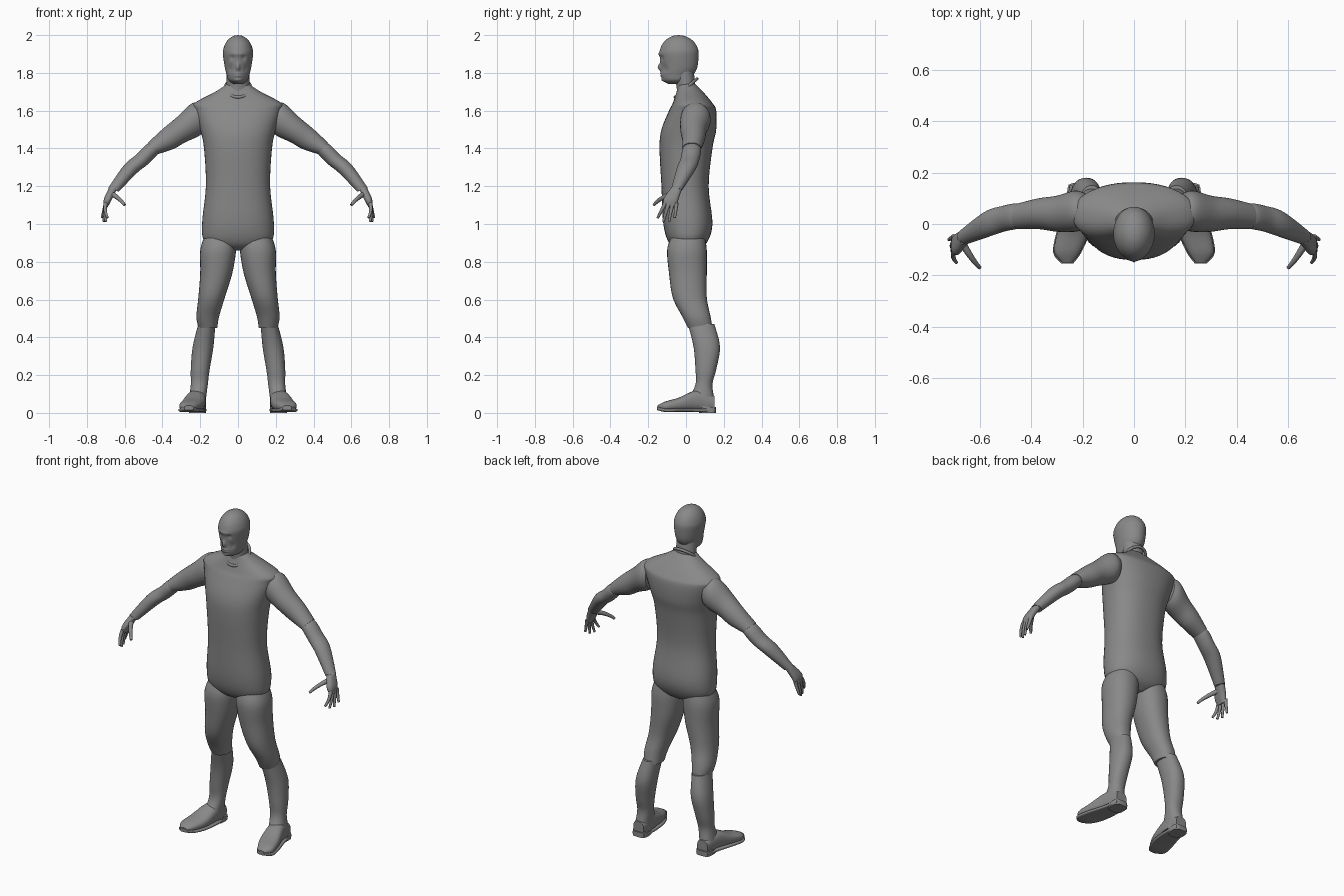
import bpy, bmesh, math
from mathutils import Vector

if "Cube" in bpy.data.objects:
    bpy.data.objects.remove(bpy.data.objects["Cube"], do_unlink=True)

GREY = (.25, .25, .25, 1)
grey = bpy.data.materials.new("plain_grey")
grey.use_nodes = True
grey.diffuse_color = GREY
grey.node_tree.nodes["Principled BSDF"].inputs["Base Color"].default_value = GREY


def spline(rows, steps):
    """Catmull-Rom interpolation through rows of equal length."""
    result = []
    for i in range(len(rows) - 1):
        before, start, end = rows[max(i - 1, 0)], rows[i], rows[i + 1]
        after = rows[min(i + 2, len(rows) - 1)]
        for k in range(steps):
            t = k / steps
            result.append([q + t * (r - p + t * (2 * p - 5 * q + 4 * r - s + t * (3 * (q - r) + s - p))) / 2
                           for p, q, r, s in zip(before, start, end, after)])
    return result + [list(rows[-1])]


def loft(name, rows, ring, side=1, power=2, steps=5, segments=32, sculpt=None):
    """Skin a row of rings; ring() turns a row into a centre and two half axes."""
    bm = bmesh.new()
    loops = []
    for row in spline(rows, steps):
        centre, across, along = ring(*row)
        loop = []
        for k in range(segments):
            angle = math.tau * k / segments
            c, s = math.cos(angle), math.sin(angle)
            point = (centre + across * math.copysign(abs(c) ** (2 / power), c)
                     + along * math.copysign(abs(s) ** (2 / power), s))
            if sculpt:
                sculpt(point)
            point.x *= side
            loop.append(bm.verts.new(point))
        loops.append(loop)
    for low, high in zip(loops, loops[1:]):
        for k in range(segments):
            following = (k + 1) % segments
            face = bm.faces.new((low[k], low[following], high[following], high[k]))
            face.smooth = True
    bm.faces.new(loops[0])
    bm.faces.new(loops[-1])
    bmesh.ops.recalc_face_normals(bm, faces=bm.faces)
    mesh = bpy.data.meshes.new(name)
    bm.to_mesh(mesh)
    bm.free()
    mesh.materials.append(grey)
    bpy.context.collection.objects.link(bpy.data.objects.new(name, mesh))


def tube(name, points, radius, side=1, cyclic=False, taper=1):
    """Round tube along a smooth path, thinning towards its end."""
    curve = bpy.data.curves.new(name, "CURVE")
    curve.dimensions = "3D"
    curve.bevel_depth = radius
    curve.bevel_resolution = 3
    curve.use_fill_caps = True
    path = curve.splines.new("NURBS")
    path.points.add(len(points) - 1)
    for i, (x, y, z) in enumerate(points):
        path.points[i].co = (side * x, y, z, 1)
        path.points[i].radius = 1 + (taper - 1) * i / (len(points) - 1)
    path.order_u = 3
    path.use_endpoint_u = not cyclic
    path.use_cyclic_u = cyclic
    curve.materials.append(grey)
    bpy.context.collection.objects.link(bpy.data.objects.new(name, curve))


# Ring layouts: level, level and centred, upright, and turning with the arm's bend
def level(x_min, x_max, y_min, y_max, z):
    return (Vector(((x_min + x_max) / 2, (y_min + y_max) / 2, z)),
            Vector(((x_max - x_min) / 2, 0, 0)), Vector((0, (y_max - y_min) / 2, 0)))


def centred(width, y_min, y_max, z):
    return level(-width, width, y_min, y_max, z)


def upright(x_min, x_max, z_min, z_max, y):
    return (Vector(((x_min + x_max) / 2, y, (z_min + z_max) / 2)),
            Vector(((x_max - x_min) / 2, 0, 0)), Vector((0, 0, (z_max - z_min) / 2)))


def arm_ring(x, y, z, thickness, depth):
    tilt = 2.6 * (x - .17)
    return (Vector((x, y, z)), thickness * Vector((math.sin(tilt), 0, math.cos(tilt))),
            Vector((0, depth, 0)))


# Torso with sloping shoulders and a narrowing crotch
loft("torso", [
    (.04, -.04, .06, .86), (.17, -.09, .11, .9), (.19, -.12, .14, 1), (.17, -.13, .12, 1.2),
    (.18, -.14, .14, 1.4), (.2, -.13, .16, 1.5), (.23, -.09, .16, 1.6), (.23, -.07, .14, 1.64),
    (.12, -.05, .09, 1.7), (.06, -.04, .05, 1.74)], centred, power=2.3, segments=48)

# Neck and its tilted collar, low at the throat
loft("neck", [(.06, -.05, .06, 1.66), (.06, -.05, .05, 1.73), (.06, -.07, .04, 1.82)], centred)
turns = [math.tau * i / 12 for i in range(12)]
tube("collar", [(.07 * math.sin(t), .06 * math.cos(t), 1.72 + .05 * math.cos(t)) for t in turns],
     .008, cyclic=True)

# Face relief: sideways place, height, spread sideways, spread in height, raised or sunk
RELIEF = {
    "nose": (0, 1.83, .01, .02, 2), "brow": (0, 1.9, .04, .01, .6),
    "eye_socket": (.03, 1.88, .01, .01, -1), "cheek_hollow": (.04, 1.82, .01, .02, -.6),
    "lips": (0, 1.79, .02, .01, 1), "mouth_slit": (0, 1.79, .02, .003, -1),
    "chin": (0, 1.76, .02, .01, .8),
}


def sculpt_face(point):
    if point.y < -.06:
        across, height = abs(point.x), point.z
        for x, z, wide, tall, push in RELIEF.values():
            distance = ((across - x) / wide) ** 2 + ((height - z) / tall) ** 2
            point.y -= .01 * push * math.exp(-distance)


# Head: jaw rings below an elliptical skull
jaw = [(.02, -.09, -.02, 1.74), (.05, -.12, .02, 1.76), (.06, -.13, .04, 1.79), (.07, -.13, .06, 1.83)]
skull = []
for step in range(6):
    rise = math.pi / 10 * step
    shrink = max(math.cos(rise), .02)
    skull.append((.08 * shrink, -.04 - .1 * shrink, -.04 + .107 * shrink, 1.9 + .1 * math.sin(rise)))
loft("head", jaw + skull, centred, steps=8, segments=72, sculpt=sculpt_face)

# Boot foot, with a thin welted sole made from its outline
foot = [(.18, .25, .01, .09, .15), (.17, .27, .01, .12, .06), (.18, .3, .01, .08, -.04),
        (.21, .31, .01, .06, -.11), (.24, .28, .02, .04, -.15)]
sole = [(inner - .004, outer + .004, bottom - .005, bottom + .015, y * 1.02)
        for inner, outer, bottom, top, y in foot]

for label, side in (("left", 1), ("right", -1)):
    # Arm
    loft(label + "_upper_arm", [
        (.19, .05, 1.56, .08, .07), (.23, .05, 1.55, .09, .08), (.3, .04, 1.5, .07, .07),
        (.37, .04, 1.45, .06, .06), (.45, .03, 1.4, .04, .05)], arm_ring, side)
    loft(label + "_forearm", [
        (.43, .03, 1.41, .03, .04), (.46, .03, 1.39, .04, .05), (.51, .02, 1.34, .04, .05),
        (.57, 0, 1.29, .04, .05), (.66, -.05, 1.18, .03, .03)], arm_ring, side)

    # Hand with fanned fingers
    loft(label + "_palm", [
        (.66, -.05, 1.19, .02, .03), (.69, -.08, 1.13, .02, .04), (.7, -.08, 1.09, .01, .03)],
        arm_ring, side, power=2.5)
    for i, finger in enumerate(("index", "middle", "ring", "little")):
        base_y = -.11 + .02 * i
        tip_y = -.15 + .03 * i
        tip_x = .69 + .01 * i
        tip_z = 1.01 + .01 * (i - 1.5) ** 2
        knuckle = (.7, base_y, 1.11)
        middle = (.71, (base_y + tip_y) / 2, 1.07)
        tube(f"{label}_{finger}_finger", [knuckle, middle, (tip_x, tip_y, tip_z)], .011, side, taper=.6)
    tube(label + "_thumb", [(.67, -.07, 1.16), (.63, -.14, 1.14), (.6, -.17, 1.1)], .015, side, taper=.5)

    # Leg
    loft(label + "_thigh", [
        (.01, .18, -.08, .1, .93), (.01, .2, -.1, .11, .86), (.03, .2, -.09, .11, .74),
        (.07, .21, -.07, .11, .61), (.1, .22, -.02, .13, .51), (.11, .21, .01, .14, .45)],
        level, side, power=2.2)
    loft(label + "_shin", [
        (.12, .21, .01, .15, .47), (.13, .24, .04, .18, .35), (.15, .25, .05, .16, .23),
        (.16, .25, .05, .14, .15), (.17, .26, .01, .15, .07), (.17, .26, 0, .15, .03)],
        level, side, power=2.2)

    # Boot
    loft(label + "_foot", foot, upright, side, power=2.5)
    loft(label + "_sole", sole, upright, side, power=4)
    loft(label + "_heel", [(.17, .26, .07, .16, z) for z in (0, .03)], level, side, power=3.5, steps=1)
